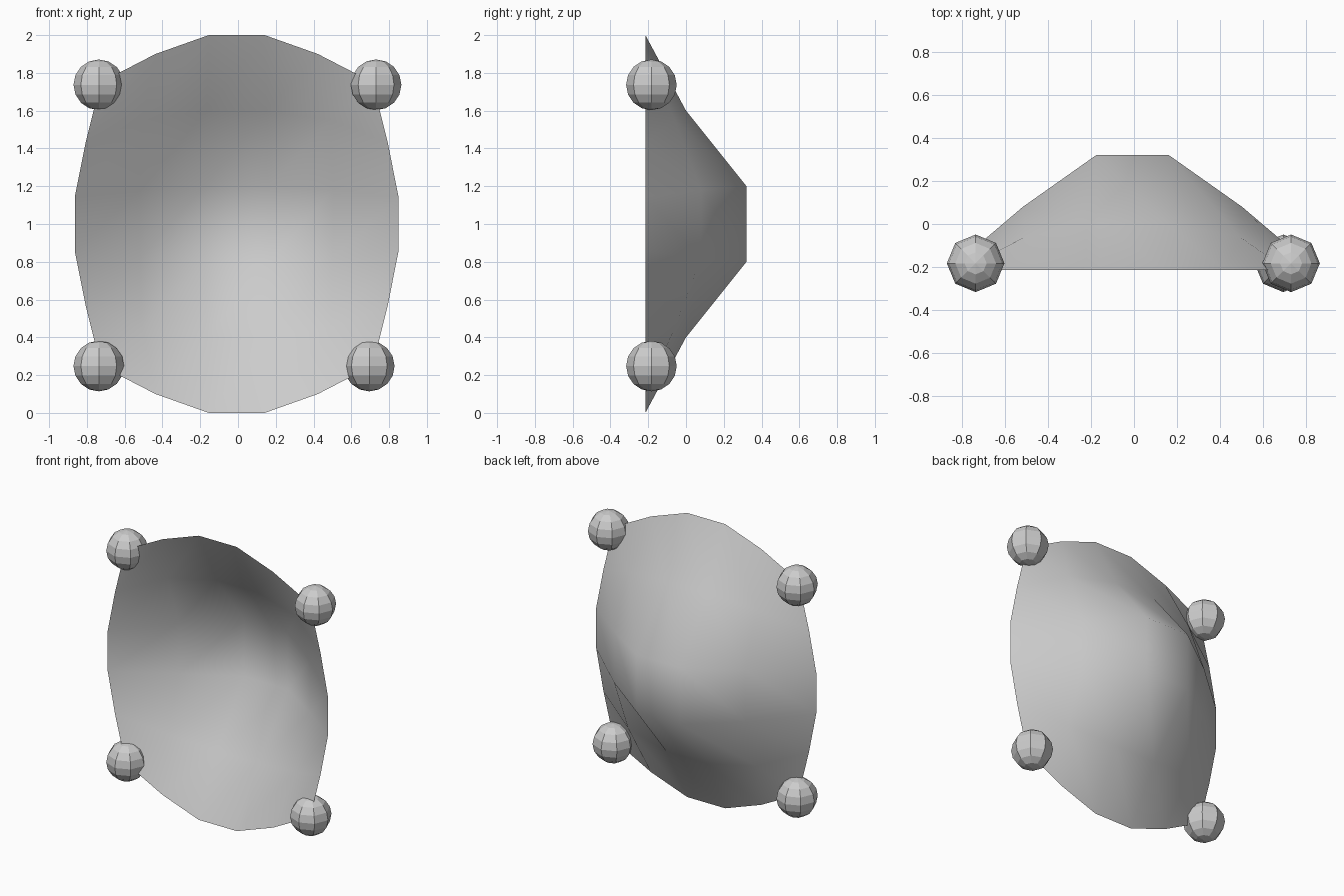
import bpy

if "Cube" in bpy.data.objects:
    bpy.data.objects.remove(bpy.data.objects["Cube"])

# Dish: one quadrant of a 6x6 control grid, (x, y, height from centre)
quad = [
    [(0.17, 0.32, 0.20), (0.16, 0.00, 0.60), (0.148, -0.215, 1.00)],
    [(0.51, 0.08, 0.18), (0.50, -0.06, 0.55), (0.43, -0.215, 0.90)],
    [(0.857, -0.215, 0.143), (0.80, -0.215, 0.43), (0.72, -0.215, 0.75)],
]
steps = [(2, -1), (1, -1), (0, -1), (0, 1), (1, 1), (2, 1)]
verts = []
for j, sz in steps:
    for i, sx in steps:
        x, y, z = quad[i][j]
        verts.append((sx * x - 0.007, y, 1 + sz * z))
faces = [(r * 6 + c, r * 6 + c + 1, r * 6 + c + 7, r * 6 + c + 6)
         for r in range(5) for c in range(5)]
mesh = bpy.data.meshes.new("curved_dish")
mesh.from_pydata(verts, [], faces)
mesh.polygons.foreach_set("use_smooth", [True] * len(faces))
mesh.update()
dish = bpy.data.objects.new("curved_dish", mesh)
bpy.context.collection.objects.link(dish)

# Faceted balls at the four corners
for name, x, z in [("top_left", -0.737, 1.737), ("top_right", 0.731, 1.737),
                   ("bottom_left", -0.737, 0.248), ("bottom_right", 0.695, 0.248)]:
    bpy.ops.mesh.primitive_uv_sphere_add(segments=8, ring_count=8, radius=0.134,
                                         location=(x, -0.183, z))
    bpy.context.object.name = name + "_ball"
